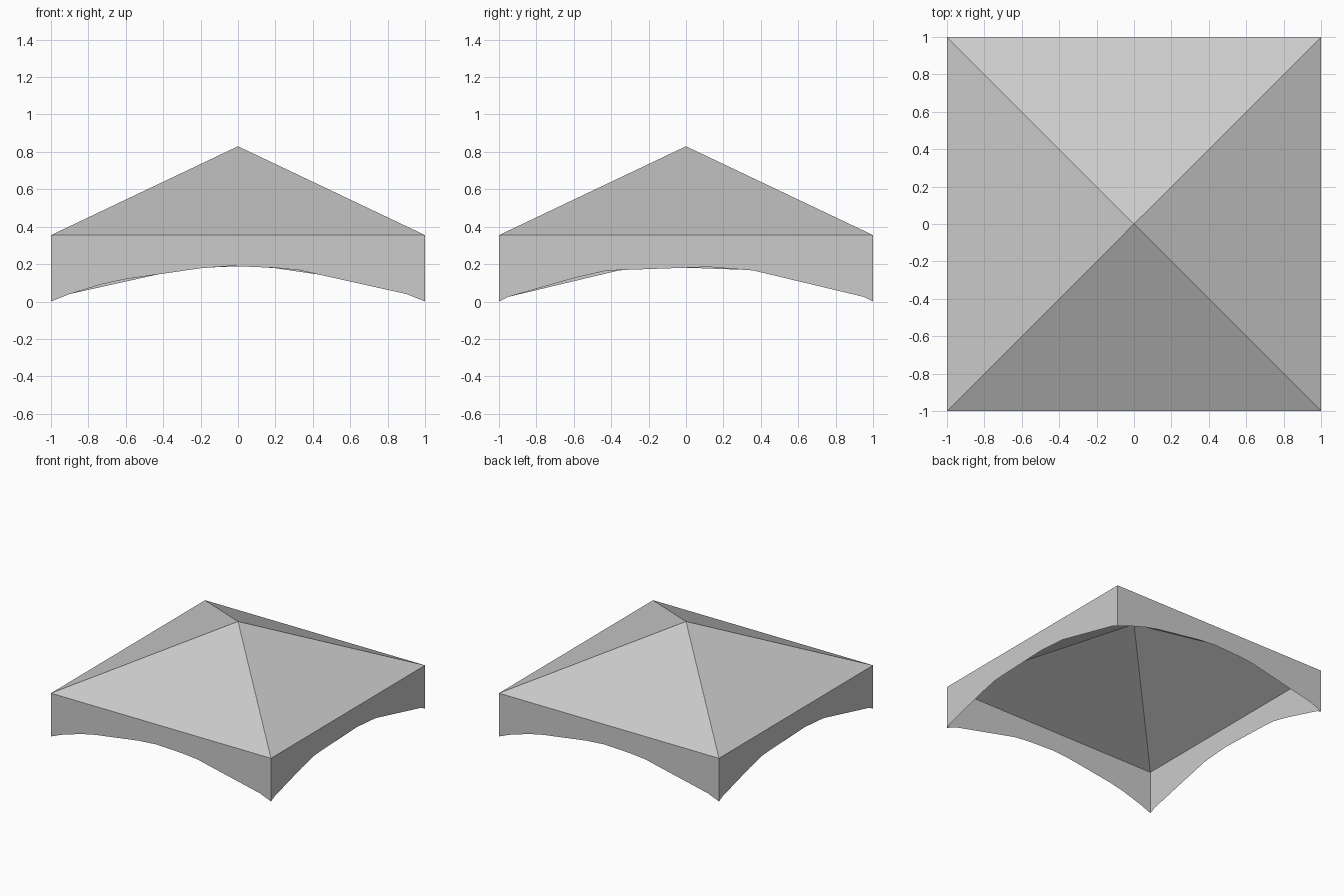
import bpy, bmesh
from math import pi
from mathutils import Matrix

if "Cube" in bpy.data.objects:
    bpy.data.objects.remove(bpy.data.objects["Cube"])

EAVE, APEX = 0.355, 0.83

# Lower edges of the hanging panels: (distance along side, height)
FRONT = [(-1, 0), (-0.9, 0.04), (-0.73, 0.092), (-0.6, 0.12), (-0.2, 0.178),
         (-0.04, 0.19), (0.2, 0.18), (0.33, 0.167), (0.9, 0.04), (1, 0)]
RIGHT = [(-1, 0), (-0.95, 0.025), (-0.6, 0.125), (-0.44, 0.162), (-0.36, 0.168),
         (0.12, 0.185), (0.36, 0.166), (0.95, 0.025), (1, 0)]


def make_object(name, bm):
    mesh = bpy.data.meshes.new(name)
    bm.to_mesh(mesh)
    bm.free()
    obj = bpy.data.objects.new(name, mesh)
    bpy.context.collection.objects.link(obj)
    return obj


def valance(name, profile, angle):
    """One thin hanging panel, built on the front side and turned into place."""
    bm = bmesh.new()
    low = [bm.verts.new((s, -1, z)) for s, z in profile]
    high = [bm.verts.new((s, -1, EAVE)) for s, z in profile]
    for i in range(len(low) - 1):
        bm.faces.new((low[i], low[i + 1], high[i + 1], high[i]))
    # merge the strips into one flat face
    bmesh.ops.dissolve_faces(bm, faces=bm.faces[:])
    bm.transform(Matrix.Rotation(angle, 4, 'Z'))
    return make_object(name, bm)


# Open four-sided canopy roof
bm = bmesh.new()
apex = bm.verts.new((0, 0, APEX))
eave = [bm.verts.new((x, y, EAVE)) for x, y in ((-1, -1), (1, -1), (1, 1), (-1, 1))]
for i in range(4):
    bm.faces.new((eave[i], eave[(i + 1) % 4], apex))
make_object("canopy_roof", bm)

# Scalloped valances, opposite sides are half-turn copies
valance("valance_front", FRONT, 0)
valance("valance_right", RIGHT, pi / 2)
valance("valance_back", FRONT, pi)
valance("valance_left", RIGHT, -pi / 2)
